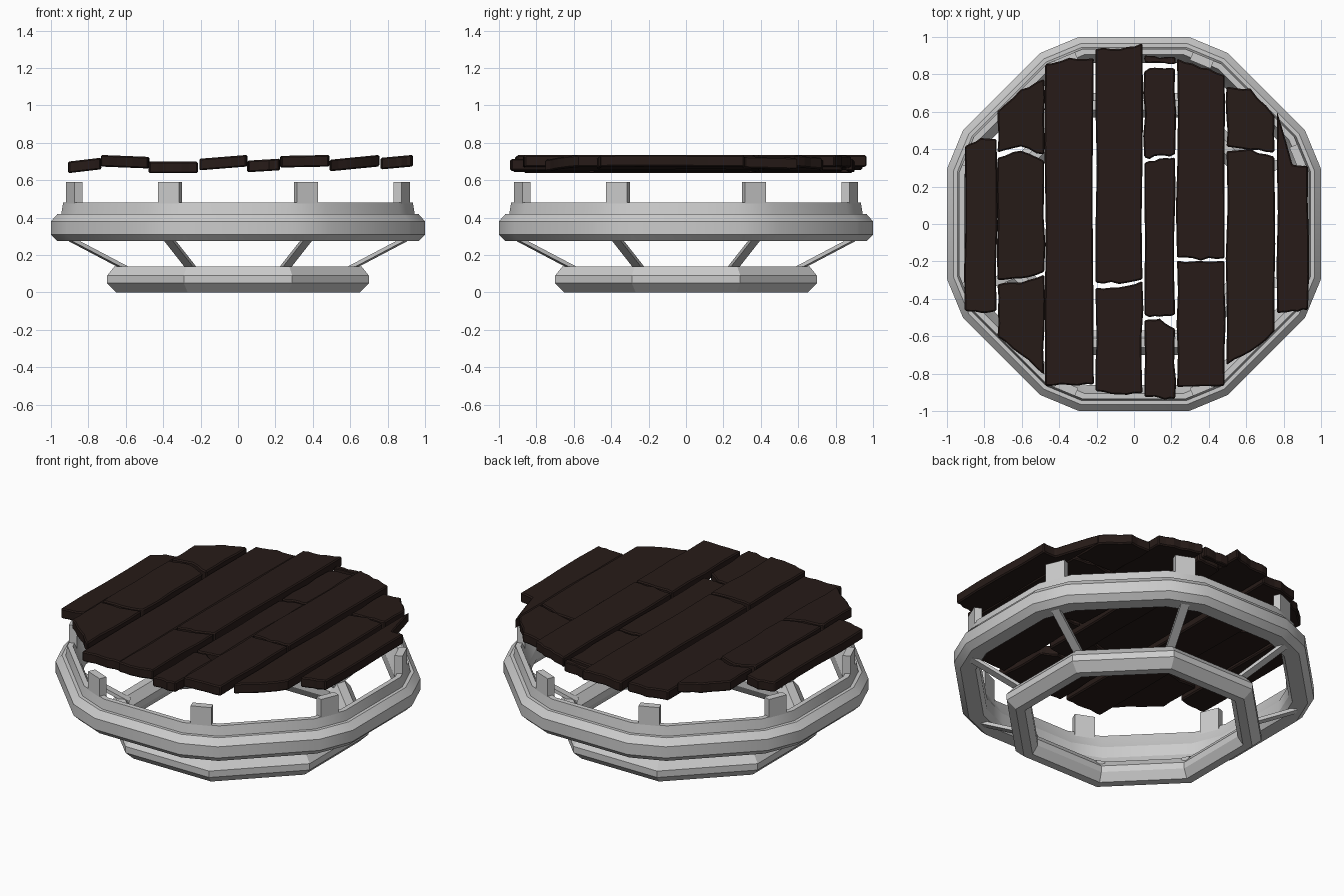
import bpy, bmesh, math, random
from mathutils import Vector, Matrix

if "Cube" in bpy.data.objects:
    bpy.data.objects.remove(bpy.data.objects["Cube"])

random.seed(4)
T = math.tan(math.pi / 8)


def make_object(name, bm, smooth=False):
    bmesh.ops.recalc_face_normals(bm, faces=bm.faces)
    me = bpy.data.meshes.new(name)
    bm.to_mesh(me)
    bm.free()
    ob = bpy.data.objects.new(name, me)
    bpy.context.collection.objects.link(ob)
    if smooth:
        bpy.ops.object.select_all(action='DESELECT')
        ob.select_set(True)
        bpy.context.view_layer.objects.active = ob
        bpy.ops.object.shade_smooth_by_angle(angle=math.radians(24))
    return ob


def octagon(a, cut):
    """Octagon of apothem a, corners cut back by the given distance."""
    pts = []
    for k in range(8):
        rot = Matrix.Rotation(k * math.pi / 4, 2)
        h = a * T - cut
        for y in ((-h, h) if cut else (h,)):
            pts.append(rot @ Vector((a, y)))
    return pts


def ring(name, profile, cut=0.0, smooth=False):
    """Sweep a closed (apothem, z) profile round an octagon."""
    bm = bmesh.new()
    loops = [[bm.verts.new((p.x, p.y, z)) for p in octagon(a, cut * a)] for a, z in profile]
    n = len(loops[0])
    for i, lo in enumerate(loops):
        hi = loops[(i + 1) % len(loops)]
        for j in range(n):
            k = (j + 1) % n
            bm.faces.new((lo[j], lo[k], hi[k], hi[j]))
    return make_object(name, bm, smooth)


def bar(name, p0, p1, width, depth, angle):
    """Rectangular bar between two (radius, z) points at a given angle."""
    bm = bmesh.new()
    a, b = Vector((p0[0], 0, p0[1])), Vector((p1[0], 0, p1[1]))
    d = (b - a).normalized()
    nrm = Vector((d.z, 0, -d.x)) * depth / 2
    side = Vector((0, width / 2, 0))
    rot = Matrix.Rotation(angle, 3, 'Z')
    ends = [[bm.verts.new(rot @ (c + v)) for v in (nrm + side, nrm - side, -nrm - side, -nrm + side)]
            for c in (a, b)]
    for e in ends:
        bm.faces.new(e)
    for j in range(4):
        k = (j + 1) % 4
        bm.faces.new((ends[0][j], ends[0][k], ends[1][k], ends[1][j]))
    return make_object(name, bm)


# Lower octagonal foot ring
ring("foot_ring", [(.65, 0), (.70, .05), (.70, .09), (.66, .14),
                   (.61, .14), (.57, .09), (.57, .05), (.60, 0)])

# Upper rim with cut corners and a raised inner lip
ring("upper_rim", [(.965, .275), (1, .31), (1, .38), (.965, .42), (.945, .42), (.935, .48),
                   (.905, .48), (.88, .42), (.86, .38), (.86, .31), (.88, .275)],
     cut=0.12, smooth=True)

# Slanted struts and upright posts at the eight corners
for k in range(8):
    ang = math.pi / 8 + k * math.pi / 4
    bar(f"strut_{k + 1}", (.63, .12), (1.0, .30), .05, .02, ang)
    bar(f"post_{k + 1}", (.947, .38), (.947, .59), .12, .046, ang)

# Broken plank top
wood = bpy.data.materials.new("dark_wood")
wood.diffuse_color = (0.02, 0.011, 0.009, 1)
wood.use_nodes = True
wood.node_tree.nodes["Principled BSDF"].inputs["Base Color"].default_value = wood.diffuse_color

# Board columns: left x, right x, top height at left and right
columns = [(-.905, -.735, .70, .72), (-.73, -.48, .735, .725), (-.475, -.215, .70, .70),
           (-.205, .045, .715, .735), (.055, .22, .705, .715), (.23, .485, .73, .735),
           (.495, .75, .71, .735), (.765, .93, .72, .735)]
# Boards: column, then near-end y (left, mid, right) and far-end y (left, mid, right)
boards = [
    (0, -.46, -.47, -.47, .41, .46, .46),
    (1, .385, .41, .37, .60, .72, .77), (1, -.30, -.29, -.26, .36, .395, .34),
    (1, -.60, -.70, -.80, -.32, -.31, -.27),
    (2, -.86, -.865, -.86, .85, .89, .88),
    (3, -.31, -.32, -.29, .94, .94, .96), (3, -.89, -.91, -.91, -.34, -.335, -.31),
    (4, .86, .86, .86, .895, .89, .89), (4, .35, .36, .37, .82, .84, .83),
    (4, -.49, -.50, -.49, .33, .345, .355), (4, -.92, -.93, -.94, -.51, -.51, -.56),
    (5, -.18, -.19, -.18, .88, .84, .80), (5, -.87, -.87, -.86, -.20, -.205, -.20),
    (6, .41, .40, .38, .74, .72, .58), (6, -.75, -.68, -.58, .385, .395, .36),
    (7, -.48, -.47, -.46, .60, .32, .31),
]


def end_points(x0, x1, ys):
    """Ragged end edge running from the left to the right of a board."""
    pts = []
    for i in range(7):
        t = i / 6
        y = ys[0] + (ys[1] - ys[0]) * t * 2 if t < .5 else ys[1] + (ys[2] - ys[1]) * (t * 2 - 1)
        pts.append((x0 + (x1 - x0) * t, y + random.uniform(-.007, .007)))
    return pts


for n, (col, *ys) in enumerate(boards):
    x0, x1, z0, z1 = columns[col]
    near, far = end_points(x0, x1, ys[:3]), end_points(x0, x1, ys[3:])
    mids = [.25, .5, .75]
    right = [(x1 + random.uniform(-.006, .006), near[-1][1] * (1 - t) + far[-1][1] * t) for t in mids]
    left = [(x0 + random.uniform(-.006, .006), near[0][1] * t + far[0][1] * (1 - t)) for t in mids]
    outline = near + right + far[::-1] + left
    bm = bmesh.new()
    rows = []
    for drop in (.062, 0):
        rows.append([bm.verts.new((x, y, z0 + (z1 - z0) * (x - x0) / (x1 - x0) - drop))
                     for x, y in outline])
    bm.faces.new(rows[0])
    bm.faces.new(rows[1])
    m = len(outline)
    for j in range(m):
        k = (j + 1) % m
        bm.faces.new((rows[0][j], rows[0][k], rows[1][k], rows[1][j]))
    plank = make_object(f"plank_{n + 1}", bm)
    plank.data.materials.append(wood)
    bev = plank.modifiers.new("worn_edges", 'BEVEL')
    bev.width = .007
    bev.segments = 1
    bev.limit_method = 'ANGLE'
    bev.angle_limit = math.radians(60)
